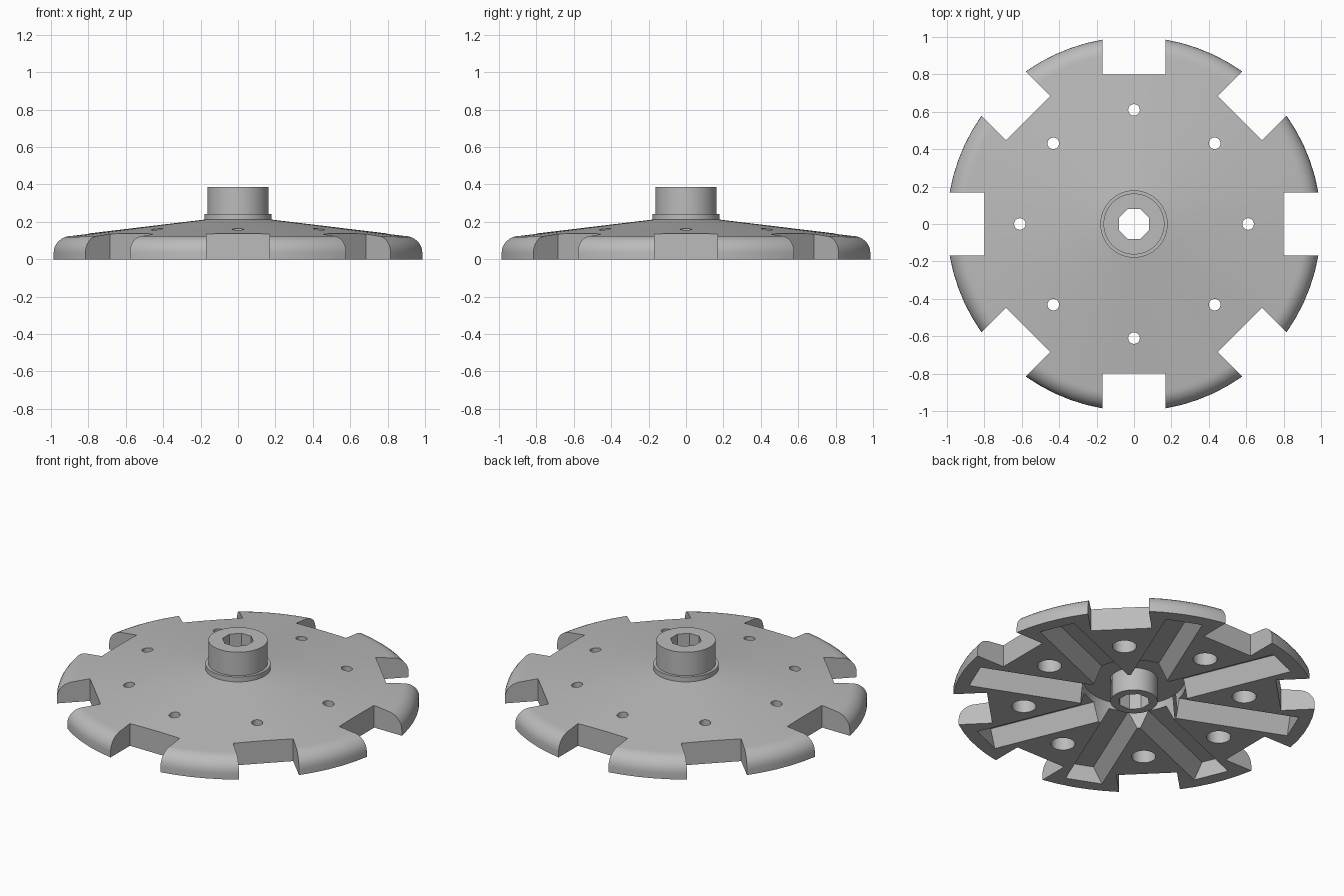
import bpy, bmesh, math
from mathutils import Matrix

if "Cube" in bpy.data.objects:
    bpy.data.objects.remove(bpy.data.objects["Cube"])

grey = bpy.data.materials.new("light_grey")
grey.diffuse_color = (0.5, 0.5, 0.5, 1)
grey.use_nodes = True
grey.node_tree.nodes["Principled BSDF"].inputs["Base Color"].default_value = grey.diffuse_color


def finish(bm, name):
    bmesh.ops.recalc_face_normals(bm, faces=bm.faces)
    me = bpy.data.meshes.new(name)
    bm.to_mesh(me)
    bm.free()
    me.materials.append(grey)
    ob = bpy.data.objects.new(name, me)
    bpy.context.collection.objects.link(ob)
    return ob


def lathe(name, profile, closed, seg=72):
    """Spin (radius, height) points round z; radius 0 marks a pole."""
    bm = bmesh.new()
    rings = []
    for r, z in profile:
        if r == 0:
            rings.append([bm.verts.new((0, 0, z))] * seg)
        else:
            rings.append([bm.verts.new((r * math.cos(i * math.tau / seg),
                                        r * math.sin(i * math.tau / seg), z)) for i in range(seg)])
    pairs = list(zip(rings, rings[1:])) + ([(rings[-1], rings[0])] if closed else [])
    for a, b in pairs:
        for i in range(seg):
            j = (i + 1) % seg
            loop = list(dict.fromkeys([a[i], a[j], b[j], b[i]]))
            bm.faces.new(loop)
    return finish(bm, name)


def prism(name, bottom, top, z0, z1, angle=0.0):
    """Solid between two polygons with matching corners, turned about z."""
    bm = bmesh.new()
    lo = [bm.verts.new((x, y, z0)) for x, y in bottom]
    hi = [bm.verts.new((x, y, z1)) for x, y in top]
    bm.faces.new(lo)
    bm.faces.new(hi)
    n = len(lo)
    for i in range(n):
        bm.faces.new((lo[i], lo[(i + 1) % n], hi[(i + 1) % n], hi[i]))
    bmesh.ops.rotate(bm, verts=bm.verts, matrix=Matrix.Rotation(angle, 3, 'Z'))
    return finish(bm, name)


def rect(x0, x1, half):
    return [(x0, -half), (x1, -half), (x1, half), (x0, half)]


def disc(cx, r, n, turn=0.0):
    return [(cx + r * math.cos(turn + i * math.tau / n),
             r * math.sin(turn + i * math.tau / n)) for i in range(n)]


def cut(target, cutter):
    cutter.hide_render = True
    mod = target.modifiers.new("cut", 'BOOLEAN')
    mod.operation, mod.solver, mod.object = 'DIFFERENCE', 'EXACT', cutter
    bpy.context.view_layer.objects.active = target
    bpy.ops.object.modifier_apply(modifier=mod.name)
    bpy.data.objects.remove(cutter)


# Conical disc with rounded rim, collar and raised hub
rim = [(0.905 + 0.095 * math.cos(t), 0.035 + 0.09 * math.sin(t))
       for t in (i * math.pi / 16 for i in range(9))]
wheel = lathe("slotted_disc", [(0, 0), (1.0, 0)] + rim +
              [(0.18, 0.212), (0.18, 0.242), (0.163, 0.242), (0.163, 0.385), (0, 0.385)], False)

# Round pocket underneath, leaving the lower hub tube
cut(wheel, lathe("pocket_cutter", [(0.13, -0.1), (0.305, -0.1), (0.28, 0.14), (0.13, 0.14)], True))

for k in range(8):
    a = k * math.pi / 4
    # Edge notch
    cut(wheel, prism("notch_cutter", rect(0.8, 1.2, 0.168), rect(0.8, 1.2, 0.168), -0.1, 0.5, a))
    # Small through hole, wider from below
    cut(wheel, prism("hole_cutter", disc(0.61, 0.031, 24), disc(0.61, 0.031, 24), -0.1, 0.5, a))
    cut(wheel, prism("counterbore_cutter", disc(0.61, 0.067, 24), disc(0.61, 0.067, 24), -0.1, 0.11, a))
    # Radial groove with sloping walls between notches
    cut(wheel, prism("groove_cutter", rect(0.21, 0.92, 0.13), rect(0.21, 0.92, 0.055),
                     -0.05, 0.1, a + math.pi / 8))

# Eight-sided shaft bore
bore = disc(0, 0.08 / math.cos(math.pi / 8), 8, math.pi / 8)
cut(wheel, prism("bore_cutter", bore, bore, -0.1, 0.6))

bpy.ops.object.select_all(action='DESELECT')
wheel.select_set(True)
bpy.context.view_layer.objects.active = wheel
bpy.ops.object.shade_smooth_by_angle(angle=math.radians(25))
